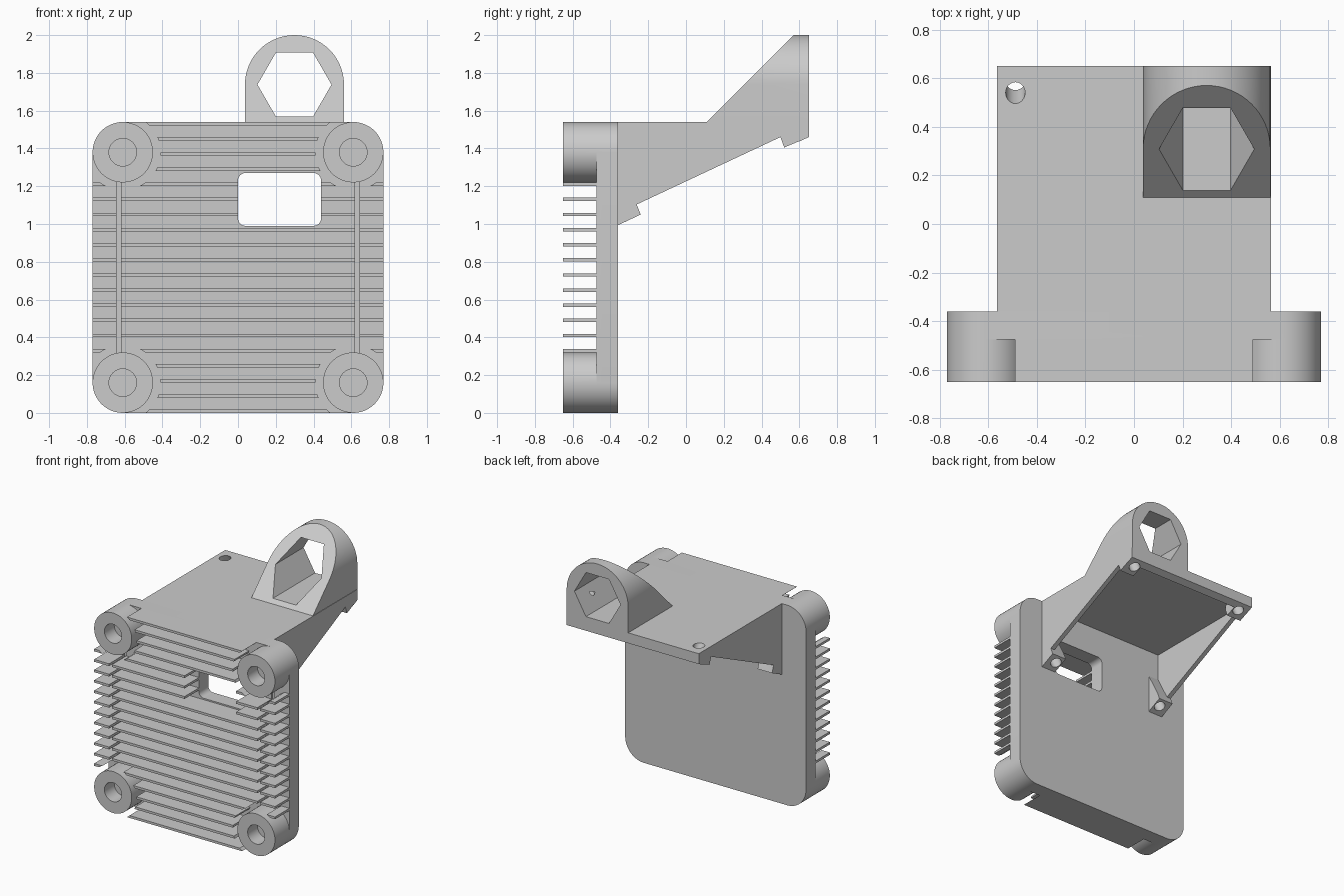
import bpy, bmesh
from math import pi, cos, sin, atan2
from mathutils import Matrix, Vector

if "Cube" in bpy.data.objects:
    bpy.data.objects.remove(bpy.data.objects["Cube"])

grey = bpy.data.materials.new("matte_grey")
grey.use_nodes = True
COLOUR = (0.6, 0.6, 0.6, 1)
grey.diffuse_color = COLOUR
grey.node_tree.nodes["Principled BSDF"].inputs["Base Color"].default_value = COLOUR


def make(name, bm):
    bmesh.ops.recalc_face_normals(bm, faces=bm.faces)
    mesh = bpy.data.meshes.new(name)
    bm.to_mesh(mesh)
    bm.free()
    mesh.materials.append(grey)
    ob = bpy.data.objects.new(name, mesh)
    bpy.context.collection.objects.link(ob)
    return ob


def prism(bm, points, axis, lo, hi):
    """Extrude an outline: (x, z) along y, or (y, z) along x."""
    def place(p, t):
        return (p[0], t, p[1]) if axis == "y" else (t, p[0], p[1])
    a = [bm.verts.new(place(p, lo)) for p in points]
    b = [bm.verts.new(place(p, hi)) for p in points]
    bm.faces.new(a)
    bm.faces.new(b[::-1])
    n = len(points)
    for i in range(n):
        bm.faces.new((a[i], b[i], b[(i + 1) % n], a[(i + 1) % n]))
    return bm


def arc(cx, cz, r, start, end, steps):
    return [(cx + r * cos(start + (end - start) * i / steps),
             cz + r * sin(start + (end - start) * i / steps)) for i in range(steps + 1)]


def circle(cx, cz, r, n=48):
    return arc(cx, cz, r, 0, 2 * pi, n)[:-1]


def rounded(x0, x1, z0, z1, r, steps=12):
    corners = [(x1 - r, z1 - r), (x0 + r, z1 - r), (x0 + r, z0 + r), (x1 - r, z0 + r)]
    return [p for k, c in enumerate(corners)
            for p in arc(*c, r, k * pi / 2, (k + 1) * pi / 2, steps)]


def rect(x0, x1, z0, z1):
    return [(x0, z0), (x1, z0), (x1, z1), (x0, z1)]


def combine(ob, tool, operation):
    mod = ob.modifiers.new("combine", "BOOLEAN")
    mod.operation = operation
    mod.solver = "EXACT"
    mod.object = tool
    bpy.context.view_layer.objects.active = ob
    bpy.ops.object.modifier_apply(modifier=mod.name)


def cut(targets, bm):
    cutter = make("cutter", bm)
    cutter.hide_render = True
    for ob in targets:
        combine(ob, cutter, "DIFFERENCE")
    bpy.data.objects.remove(cutter)


def weld(ob, part):
    combine(ob, part, "UNION")
    bpy.data.objects.remove(part)


HALF, TALL, R = 0.77, 1.54, 0.16
FRONT, FACE, BACK = -0.65, -0.475, -0.36
centres = [(s * (HALF - R), z) for s in (-1, 1) for z in (R, TALL - R)]

# Base plate with rounded corners and two shallow grooves
plate = make("base_plate", prism(bmesh.new(), rounded(-HALF, HALF, 0, TALL, R), "y", FACE, BACK))
bm = bmesh.new()
for s in (-1, 1):
    prism(bm, rect(s * 0.62, s * 0.643, R, TALL - R), "y", FACE - 0.1, FACE + 0.01)
cut([plate], bm)

# Corner bosses with blind screw holes, welded to the plate
bm = bmesh.new()
for c in centres:
    prism(bm, circle(*c, R), "y", FRONT, FACE + 0.03)
weld(plate, make("corner_bosses", bm))
bm = bmesh.new()
for c in centres:
    prism(bm, circle(*c, 0.073, 32), "y", FRONT - 0.1, FRONT + 0.12)
cut([plate], bm)

# Cooling fins: long middle rows, short side rows, cleared around the bosses
bm = bmesh.new()
ROWS, THICK = 20, 0.018
for i in range(ROWS):
    z = (TALL - THICK) * i / (ROWS - 1)
    spans = [(-0.62, 0.62)]
    if 4 <= i <= 15:
        spans += [(-HALF, -0.643), (0.643, HALF)]
    for x0, x1 in spans:
        prism(bm, rect(x0, x1, z, z + THICK), "y", FRONT, FACE)
fins = make("cooling_fins", bm)
bm = bmesh.new()
for c in centres:
    prism(bm, circle(*c, 0.2), "y", FRONT - 0.1, FACE + 0.1)
cut([fins], bm)

# Air window through plate and fins
cut([plate, fins], prism(bmesh.new(), rounded(0, 0.44, 0.99, 1.27, 0.04, 6), "y", -0.8, -0.2))

# Wedge-shaped duct behind the plate, hollow and open below
W = 0.564
wedge = [(BACK, 1.057), (0.6, 1.507), (0.6, 1.437), (0.65, 1.46), (0.65, TALL), (BACK, TALL)]
bracket = make("duct_bracket", prism(bmesh.new(), wedge, "x", -W, W))
hollow = [(-0.4, 0.9), (0.585, 1.4), (0.585, 1.495), (-0.4, 1.495)]
cut([bracket], prism(bmesh.new(), hollow, "x", -W + 0.035, W - 0.035))

# Four fan mounting tabs, the near pair braced against the plate
near = [(BACK, 0.994), (-0.24, 1.05), (-0.261, 1.104), (BACK, 1.29)]
far = [(0.52, 1.405), (0.65, 1.46), (0.65, 1.535), (0.5, 1.535), (0.5, 1.46)]
bm = bmesh.new()
for s in (-1, 1):
    for outline in (near, far):
        prism(bm, outline, "x", s * W, s * (W - 0.123))
weld(bracket, make("fan_tabs", bm))

# Arched holder with a sloping front and a hexagonal bore
CX, CZ, CR = 0.299, 1.738, 0.262
arch = [(CX - CR, 1.52), (CX + CR, 1.52)] + arc(CX, CZ, CR, 0, pi, 32)
holder = make("hex_holder", prism(bmesh.new(), arch, "y", 0.07, 0.65))
cut([holder], prism(bmesh.new(), [(0, 1.43), (0.8, 2.23), (0, 2.23)], "x", -0.2, 0.8))
cut([holder], prism(bmesh.new(), circle(CX, CZ, 0.196, 6), "y", -0.1, 0.8))
weld(bracket, holder)

# Tilted screw holes through the tabs
tilt = atan2(0.46, 1.01)
bm = bmesh.new()
for x in (-0.488, 0.488):
    for y, z, reach in ((-0.305, 1.05, 0.09), (0.585, 1.44, 0.26)):
        bmesh.ops.create_cone(bm, cap_ends=True, segments=24, radius1=0.04, radius2=0.04,
                              depth=2 * reach,
                              matrix=Matrix.Translation(Vector((x, y, z))) @ Matrix.Rotation(tilt, 4, "X"))
cut([bracket], bm)

# Smooth the round surfaces, keep the edges sharp
bpy.ops.object.select_all(action="DESELECT")
for ob in (plate, fins, bracket):
    ob.select_set(True)
bpy.context.view_layer.objects.active = plate
bpy.ops.object.shade_smooth_by_angle(angle=pi / 6)
